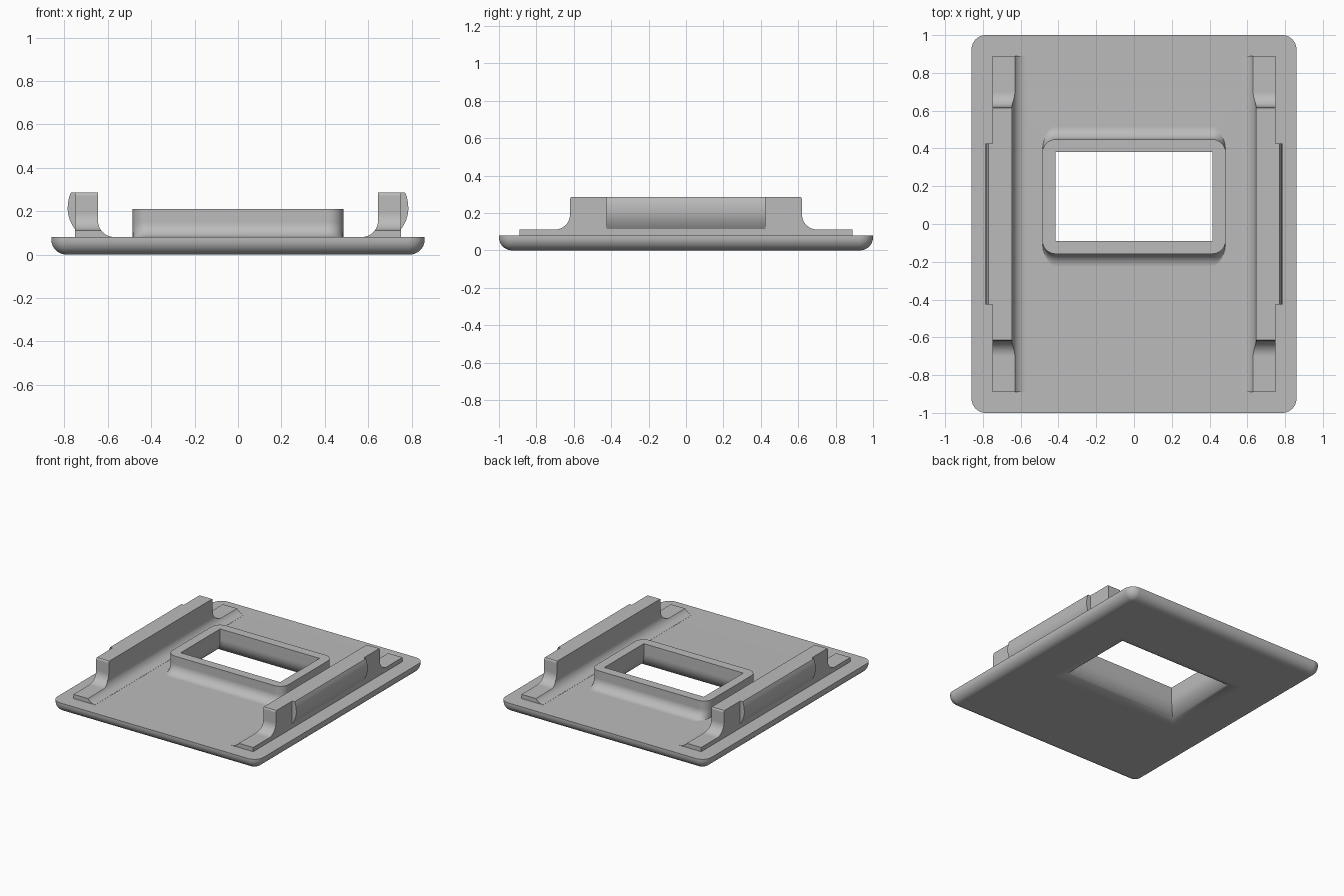
import bpy, bmesh
from math import sin, cos, pi, radians

if "Cube" in bpy.data.objects:
    bpy.data.objects.remove(bpy.data.objects["Cube"], do_unlink=True)

grey = bpy.data.materials.new("light grey plastic")
grey.use_nodes = True
colour = (0.5, 0.5, 0.5, 1)
grey.diffuse_color = colour
grey.node_tree.nodes["Principled BSDF"].inputs["Base Color"].default_value = colour


def finish(name, bm):
    bmesh.ops.remove_doubles(bm, verts=bm.verts, dist=0.0002)
    bmesh.ops.recalc_face_normals(bm, faces=bm.faces)
    mesh = bpy.data.meshes.new(name)
    bm.to_mesh(mesh)
    bm.free()
    obj = bpy.data.objects.new(name, mesh)
    bpy.context.collection.objects.link(obj)
    mesh.materials.append(grey)
    return obj


def select(obj):
    bpy.ops.object.select_all(action='DESELECT')
    obj.select_set(True)
    bpy.context.view_layer.objects.active = obj


def smooth(obj):
    select(obj)
    bpy.ops.object.shade_smooth_by_angle(angle=radians(35))
    mod = obj.modifiers.new("even shading", 'WEIGHTED_NORMAL')
    mod.keep_sharp = True


def rounded_rect(hx, hy, cy, z, rx, ry, steps=10):
    pts = []
    for q, (sx, sy) in enumerate([(1, 1), (-1, 1), (-1, -1), (1, -1)]):
        for i in range(steps + 1):
            a = (q + i / steps) * pi / 2
            pts.append((sx * (hx - rx) + rx * cos(a),
                        cy + sy * (hy - ry) + ry * sin(a), z))
    return pts


def arc(cx, cy, r, start, end, steps=10):
    angles = [radians(start + (end - start) * i / steps) for i in range(steps + 1)]
    return [(cx + r * cos(a), cy + r * sin(a)) for a in angles]


def prism(name, profile, place, lo, hi):
    bm = bmesh.new()
    ends = [[bm.verts.new(place(u, v, w)) for u, v in profile] for w in (lo, hi)]
    n = len(profile)
    for i in range(n):
        j = (i + 1) % n
        bm.faces.new((ends[0][i], ends[0][j], ends[1][j], ends[1][i]))
    for end in ends:
        bm.faces.new(end)
    return finish(name, bm)


# Base plate, window collar and flared opening as one ring of lofted outlines
TOP = 0.08
HOLE_Y = 0.145
rings = []
for inset, z in arc(0.07, 0.07, 0.07, 270, 180):
    r = 0.075 - inset
    rings.append(rounded_rect(0.86 - inset, 1 - inset, 0, z, r, r))
rings.append(rounded_rect(0.86, 1, 0, TOP, 0.075, 0.075))
for d, z in arc(0.07, TOP + 0.07, 0.07, 270, 180):
    rings.append(rounded_rect(0.485, 0.303 + d, HOLE_Y, z, 0.07, 0.07 + d))
rings.append(rounded_rect(0.485, 0.303, HOLE_Y, 0.21, 0.07, 0.07))
rings.append(rounded_rect(0.415, 0.235, HOLE_Y, 0.21, 0, 0))
for d, z in arc(0.13, 0.13, 0.13, 180, 270):
    rings.append(rounded_rect(0.415 + d, 0.235 + d, HOLE_Y, z, 0, 0))

bm = bmesh.new()
loops = [[bm.verts.new(p) for p in ring] for ring in rings]
for k, a in enumerate(loops):
    b = loops[(k + 1) % len(loops)]
    for i in range(len(a)):
        j = (i + 1) % len(a)
        bm.faces.new((a[i], a[j], b[j], b[i]))
bmesh.ops.dissolve_degenerate(bm, dist=0.0002, edges=bm.edges)
smooth(finish("base_plate_with_window", bm))

# Rail section across x, and its stepped outline along y
section = [(0.75, 0.06), (0.75, 0.285), (0.645, 0.285)]
section += arc(0.57, 0.156, 0.075, 0, -90) + [(0.57, 0.06)]
half = [(0.89, 0.0), (0.89, 0.112)] + arc(0.7, 0.192, 0.08, 270, 180)
half += arc(0.6, 0.27, 0.02, 0, 90, 5)
outline = half + [(-y, z) for y, z in reversed(half)]
outline = [(y, z if z < 0.289 else 0.289) for y, z in outline]

# Rounded grip on the outside of each rail
grip = [(0.74, 0.115), (0.75, 0.115), (0.763, 0.135), (0.775, 0.16), (0.782, 0.185),
        (0.785, 0.21), (0.783, 0.24), (0.778, 0.265), (0.77, 0.285), (0.74, 0.285)]

for side, s in (("left", 1), ("right", -1)):
    def across(x, z, y):
        return (s * x, y, z)

    def along(y, z, x):
        return (s * x, y, z)

    rail = prism(side + "_rail", section, across, -0.89, 0.89)
    cutter = prism("rail_cutter", outline, along, 0.4, 1.0)
    cutter.hide_render = True
    mod = rail.modifiers.new("step ends", 'BOOLEAN')
    mod.operation = 'INTERSECT'
    mod.solver = 'EXACT'
    mod.object = cutter
    select(rail)
    bpy.ops.object.modifier_apply(modifier=mod.name)
    bpy.data.objects.remove(cutter, do_unlink=True)
    smooth(rail)
    smooth(prism(side + "_grip", grip, across, -0.425, 0.425))
